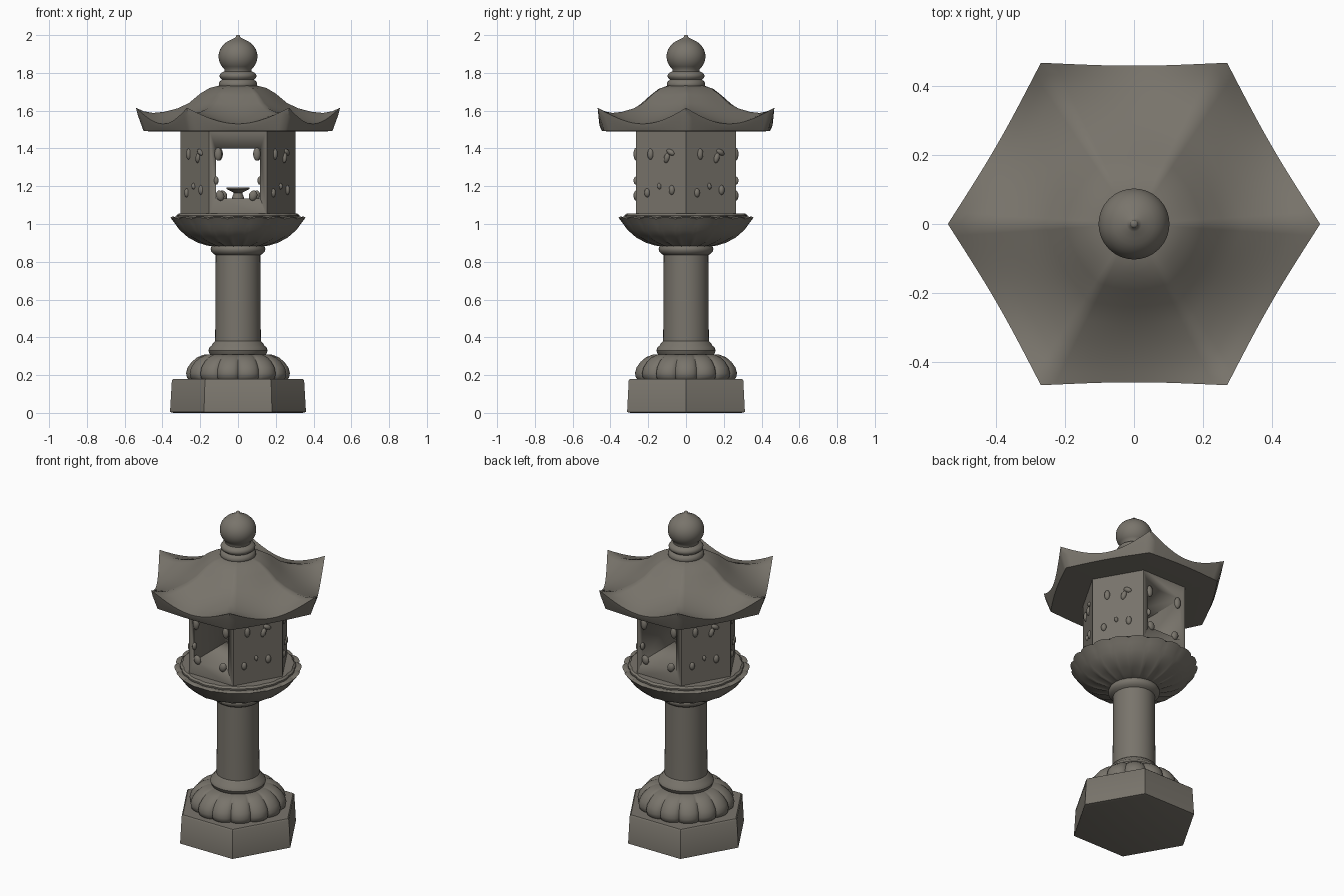
import bpy, bmesh, math
from mathutils import Matrix, Vector

if "Cube" in bpy.data.objects:
    bpy.data.objects.remove(bpy.data.objects["Cube"])

stone = bpy.data.materials.new("warm grey stone")
stone.use_nodes = True
COLOUR = (0.19, 0.175, 0.148, 1)
stone.diffuse_color = COLOUR
stone.node_tree.nodes["Principled BSDF"].inputs["Base Color"].default_value = COLOUR


def finish(name, bm, angle=40):
    bmesh.ops.recalc_face_normals(bm, faces=bm.faces)
    mesh = bpy.data.meshes.new(name)
    bm.to_mesh(mesh)
    bm.free()
    mesh.materials.append(stone)
    ob = bpy.data.objects.new(name, mesh)
    bpy.context.collection.objects.link(ob)
    bpy.ops.object.select_all(action='DESELECT')
    ob.select_set(True)
    bpy.context.view_layer.objects.active = ob
    bpy.ops.object.shade_smooth_by_angle(angle=math.radians(angle))
    return ob


def rings(name, count, steps, point, angle=40):
    """Bridge closed rings given by point(row, angle) and cap both ends."""
    bm = bmesh.new()
    rows = [[bm.verts.new(point(i, math.tau * k / steps)) for k in range(steps)]
            for i in range(count)]
    for a, b in zip(rows, rows[1:]):
        for k in range(steps):
            n = (k + 1) % steps
            bm.faces.new((a[k], a[n], b[n], b[k]))
    bm.faces.new(rows[0][::-1])
    bm.faces.new(rows[-1])
    return finish(name, bm, angle)


def lathe(name, profile, steps=64, lobes=0, depth=0.0, wave=0.0, angle=40):
    """Turn (radius, height) pairs; lobes pinch the outline into petals."""
    def point(i, a):
        r, z = profile[i]
        petal = abs(math.cos(lobes * a / 2)) ** 0.6 if lobes else 1
        full = r * (1 - depth * (1 - petal))
        lift = wave * (petal - 0.5) if 0 < i < len(profile) - 2 else 0
        return (full * math.cos(a), full * math.sin(a), z + lift)
    return rings(name, len(profile), steps, point, angle)


# Hexagonal foot and petalled plinth
lathe("base_block", [(0.34, 0), (0.36, 0.005), (0.35, 0.172), (0.342, 0.18)], steps=6)
lathe("lotus_plinth", [(0.25, 0.17), (0.27, 0.185), (0.275, 0.21), (0.267, 0.24),
                       (0.245, 0.27), (0.215, 0.295), (0.18, 0.308), (0.13, 0.31)],
      steps=168, lobes=14, depth=0.08, angle=60)

# Column with rounded collars
lathe("column", [(0.14, 0.30), (0.15, 0.312), (0.157, 0.33), (0.15, 0.348),
                 (0.138, 0.358), (0.132, 0.37), (0.121, 0.38), (0.119, 0.6),
                 (0.118, 0.835), (0.13, 0.842), (0.143, 0.855), (0.145, 0.87),
                 (0.138, 0.885), (0.12, 0.9)])

# Scalloped bowl and the low step on it
lathe("bowl", [(0.13, 0.88), (0.17, 0.89), (0.22, 0.905), (0.27, 0.93), (0.31, 0.965),
               (0.335, 1.0), (0.358, 1.03), (0.345, 1.036), (0.322, 1.034), (0.28, 1.034)],
      steps=160, lobes=20, depth=0.025, wave=0.008, angle=60)
lathe("bowl_step", [(0.315, 1.02), (0.326, 1.035), (0.326, 1.045), (0.315, 1.055)],
      steps=120, lobes=20, depth=0.02)

# Hexagonal light chamber with an opening right through it
chamber = lathe("light_chamber", [(0.305, 1.04), (0.305, 1.5)], steps=6)
bm = bmesh.new()
bmesh.ops.create_cube(bm, size=1, matrix=Matrix.Translation((0, 0, 1.268))
                      @ Matrix.Diagonal((0.235, 1, 0.264, 1)))
cutter = finish("window_cutter", bm)
cutter.hide_render = True
cut = chamber.modifiers.new("window", 'BOOLEAN')
cut.object = cutter
cut.solver = 'EXACT'
bpy.context.view_layer.objects.active = chamber
bpy.ops.object.modifier_apply(modifier=cut.name)
bpy.data.objects.remove(cutter)

# Little dish standing inside the opening
dish = lathe("lamp_dish", [(0.032, 1.13), (0.03, 1.145), (0.022, 1.165), (0.035, 1.172),
                           (0.06, 1.185), (0.062, 1.194), (0.05, 1.192), (0.02, 1.182)],
             steps=32)

# Raised drops carved on the chamber walls: (across, height, half width, half height, tilt)
SIDE = [(-0.065, 1.37, 0.017, 0.03, 0), (0.035, 1.35, 0.016, 0.028, -0.3),
        (0.058, 1.38, 0.026, 0.015, -0.5), (-0.085, 1.165, 0.016, 0.024, 0),
        (-0.01, 1.2, 0.011, 0.017, 0.2), (0.065, 1.18, 0.017, 0.026, 0)]
OPENING = [(-0.105, 1.37, 0.02, 0.035, 0), (0.1, 1.37, 0.02, 0.035, 0),
           (-0.095, 1.15, 0.022, 0.028, 0.3), (0.08, 1.15, 0.022, 0.028, -0.3),
           (-0.115, 1.23, 0.012, 0.022, 0)]
bm = bmesh.new()
for side in range(6):
    turn = Matrix.Rotation(math.radians(30 + 60 * side), 4, 'Z')
    for u, z, w, h, tilt in (OPENING if side in (1, 4) else SIDE):
        place = (turn @ Matrix.Translation((0.262, u, z))
                 @ Matrix.Rotation(tilt, 4, 'X') @ Matrix.Diagonal((0.016, w, h, 1)))
        bmesh.ops.create_uvsphere(bm, u_segments=16, v_segments=10, radius=1, matrix=place)
finish("wall_drops", bm, 60)

# Roof: profiles along the ridges and the middle of each slope, blended by angle
RIDGE = [(0.09, 1.735), (0.15, 1.72), (0.2, 1.69), (0.26, 1.64), (0.32, 1.612),
         (0.39, 1.594), (0.45, 1.588), (0.5, 1.597), (0.54, 1.615),
         (0.53, 1.575), (0.5, 1.492), (0.45, 1.49), (0.2, 1.49)]
SLOPE = [(0.09, 1.735), (0.145, 1.715), (0.19, 1.68), (0.24, 1.635), (0.29, 1.6),
         (0.34, 1.572), (0.39, 1.55), (0.43, 1.537), (0.459, 1.53),
         (0.456, 1.515), (0.445, 1.492), (0.4, 1.49), (0.173, 1.49)]


def roof_point(i, a):
    off = a % (math.pi / 3)
    off = min(off, math.pi / 3 - off)
    near = 1 - off / (math.pi / 6)
    (r1, z1), (r2, z2) = RIDGE[i], SLOPE[i]
    hexed = r2 / math.cos(math.pi / 6 - off)
    corner = r2 / math.cos(math.pi / 6)
    r = hexed + (r1 - corner) * near ** 2
    z = z2 + (z1 - z2) * near ** 2
    return (r * math.cos(a), r * math.sin(a), z)


rings("roof", len(RIDGE), 96, roof_point, angle=50)

# Ringed neck, ball and point on top
ball = [(0.103 * math.sin(t), 1.887 - 0.094 * math.cos(t))
        for t in [math.radians(d) for d in range(45, 160, 10)]]
lathe("finial", [(0.085, 1.715), (0.1, 1.728), (0.102, 1.742), (0.095, 1.757),
                 (0.084, 1.764), (0.096, 1.775), (0.098, 1.788), (0.09, 1.8),
                 (0.072, 1.808)] + ball
      + [(0.022, 1.983), (0.012, 1.988), (0.011, 1.996), (0.006, 2.0)], angle=60)
